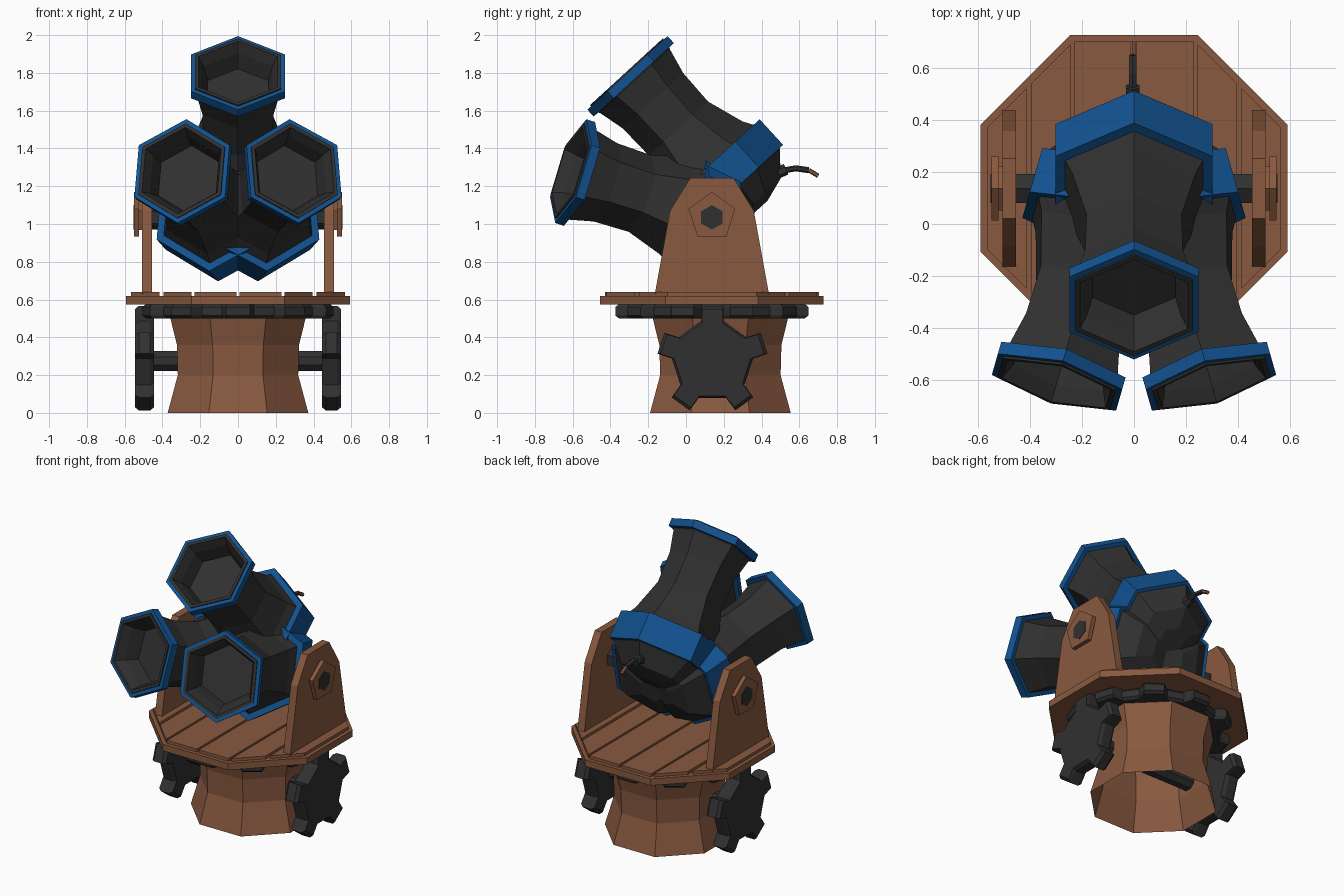
import bpy, bmesh, math
from mathutils import Vector, Matrix

if "Cube" in bpy.data.objects:
    bpy.data.objects.remove(bpy.data.objects["Cube"])


def material(name, rgb):
    m = bpy.data.materials.new(name)
    m.diffuse_color = (*rgb, 1)
    m.use_nodes = True
    m.node_tree.nodes["Principled BSDF"].inputs["Base Color"].default_value = m.diffuse_color
    return m


WOOD = material("brown_wood", (0.25, 0.10, 0.05))
IRON = material("dark_iron", (0.03, 0.03, 0.03))
BLUE = material("blue_paint", (0.006, 0.085, 0.28))


def loft(name, rings, mat, matrix=Matrix(), caps=True, loop=False):
    """Skin a list of equal-length point rings."""
    bm = bmesh.new()
    vs = [[bm.verts.new(matrix @ Vector(p)) for p in r] for r in rings]
    n = len(vs[0])
    for a, b in zip(vs, vs[1:] + ([vs[0]] if loop else [])):
        for i in range(n):
            j = (i + 1) % n
            bm.faces.new((a[i], a[j], b[j], b[i]))
    if caps and not loop:
        bm.faces.new(vs[0])
        bm.faces.new(vs[-1])
    bmesh.ops.recalc_face_normals(bm, faces=bm.faces)
    me = bpy.data.meshes.new(name)
    bm.to_mesh(me)
    bm.free()
    me.materials.append(mat)
    ob = bpy.data.objects.new(name, me)
    bpy.context.collection.objects.link(ob)
    return ob


def ngon(n, r, start=90):
    return [(r * math.cos(math.radians(start) + math.tau * i / n),
             r * math.sin(math.radians(start) + math.tau * i / n)) for i in range(n)]


def turned(name, profile, n, mat, matrix=Matrix(), start=90, **kw):
    """Turn a (height, radius) profile with n flat sides."""
    rings = [[(x, y, h) for x, y in ngon(n, r, start)] for h, r in profile]
    return loft(name, rings, mat, matrix, **kw)


def prism(name, pts, layers, mat, matrix=Matrix()):
    """Stack an outline at (height, scale) layers."""
    return loft(name, [[(x * s, y * s, h) for x, y in pts] for h, s in layers], mat, matrix)


def gear(n, ro, ri, outer, inner):
    pts = []
    for i in range(n):
        c = 90 + 360 * i / n
        for r, a in ((ri, -inner), (ro, -outer), (ro, outer), (ri, inner)):
            t = math.radians(c + a)
            pts.append((r * math.cos(t), r * math.sin(t)))
    return pts


def at(x, y, z):
    return Matrix.Translation((x, y, z))


# local (u, v, w) -> world (w, u, v): outlines drawn in the side view
SIDE = Matrix(((0, 0, 1, 0), (1, 0, 0, 0), (0, 1, 0, 0), (0, 0, 0, 1)))
CY = 0.137

# Pedestal, open underneath
turned("pedestal", [(0, .403), (.2, .345), (.36, .35), (.53, .395)], 8, WOOD,
       at(0, .182, 0), 22.5, caps=False)

# Turning gear under the deck
prism("turning_gear", gear(10, .515, .45, 7, 11),
      [(.5, .96), (.515, 1), (.56, 1), (.578, .96)], IRON, at(0, CY, 0))

# Wheels and axle
turned("wheel_axle", [(-.46, .057), (.46, .057)], 8, IRON, at(0, .14, .275) @ SIDE, 22.5)
for side, label in ((1, "right"), (-1, "left")):
    prism("wheel_" + label, gear(5, .293, .215, 11.5, 16),
          [(side * .445, .94), (side * .465, 1), (side * .525, 1), (side * .545, .94)],
          IRON, at(0, .14, .28) @ SIDE)

# Octagonal deck
h, c = .592, .245
prism("deck", [(c, h), (h, c), (h, -c), (c, -h), (-c, -h), (-h, -c), (-h, c), (-c, h)],
      [(.575, 1), (.62, 1)], WOOD, at(0, CY, 0))

# Deck planks, trimmed to the octagon
edge = lambda x: min(.567, .567 + .235 - abs(x))
for i, (a, b) in enumerate(((-.567, -.415), (-.395, -.245), (-.23, -.008),
                            (.008, .23), (.245, .395), (.415, .567))):
    prism("plank_%d" % i, [(a, -edge(a)), (b, -edge(b)), (b, edge(b)), (a, edge(a))],
          [(.615, 1), (.64, 1)], WOOD, at(0, CY, 0))

# Side brackets with pentagon washers, and the trunnion through them
for side, label in ((1, "right"), (-1, "left")):
    prism("bracket_" + label,
          [(-.302, .63), (.302, .63), (.222, 1.07), (.115, 1.243), (-.115, 1.243), (-.222, 1.07)],
          [(side * .455, 1), (side * .507, 1)], WOOD, at(0, CY, 0) @ SIDE)
    turned("washer_" + label, [(side * .5, .09), (side * .523, .09), (side * .523, .13),
                               (side * .55, .13)], 5, WOOD, at(0, CY, 1.04) @ SIDE)
turned("trunnion", [(-.554, .065), (.554, .065)], 6, IRON, at(0, CY, 1.035) @ SIDE)

# Three flared hexagonal barrels: muzzle centre, heading, elevation
for label, pos, az, el in (("top", (0, -.31, 1.8), 0, 47.5),
                           ("right", (.297, -.61, 1.28), 16, 17.3),
                           ("left", (-.297, -.61, 1.28), -16, 17.3)):
    az, el = math.radians(az), math.radians(el)
    d = Vector((math.sin(az) * math.cos(el), -math.cos(az) * math.cos(el), math.sin(el)))
    zax = -d
    yax = (Vector((0, 0, 1)) - d * d.z).normalized()
    xax = yax.cross(zax)
    frame = Matrix((xax, yax, zax)).transposed().to_4x4()
    frame.translation = pos
    turned("barrel_" + label,
           [(.14, .185), (.05, .21), (-.008, .24), (-.008, .262), (.04, .262), (.06, .25),
            (.2, .217), (.4, .212), (.6, .275), (.66, .31), (.84, .325), (.96, .22),
            (1.0, .09)], 6, IRON, frame)
    turned("muzzle_ring_" + label, [(0, .255), (0, .288), (.05, .288), (.05, .235)],
           6, BLUE, frame, loop=True)
    turned("breech_band_" + label, [(.654, .29), (.654, .35), (.838, .35), (.838, .29)],
           6, BLUE, frame, loop=True)


# Fuse at the back
def tube(name, path, r, mat):
    pts = [Vector(p) for p in path]
    rings = []
    for i, p in enumerate(pts):
        t = pts[min(i + 1, len(pts) - 1)] - pts[max(i - 1, 0)]
        q = t.to_track_quat('Z', 'Y')
        rings.append([p + q @ Vector((x, y, 0)) for x, y in ngon(6, r)])
    loft(name, rings, mat)


tube("fuse_socket", [(-.005, .44, 1.25), (-.005, .53, 1.29)], .03, IRON)
tube("fuse_cord", [(-.005, .5, 1.28), (-.005, .58, 1.295), (-.005, .65, 1.285)], .016, IRON)
tube("fuse_tip", [(-.005, .65, 1.285), (-.005, .7, 1.255)], .012, WOOD)
